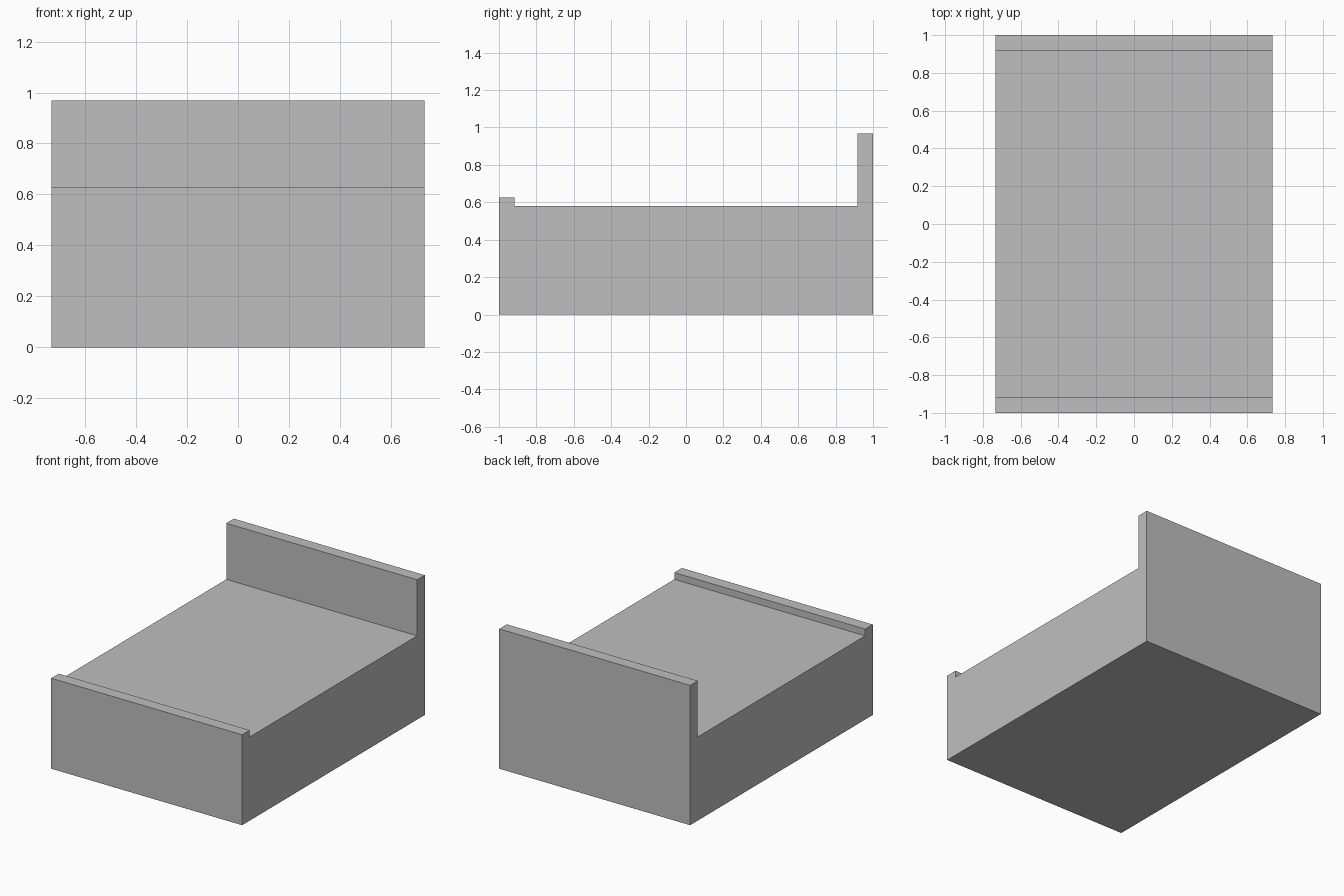
import bpy, bmesh

if "Cube" in bpy.data.objects:
    bpy.data.objects.remove(bpy.data.objects["Cube"])

HALF_WIDTH = 0.732
FOOT_TOP, BED_TOP, HEAD_TOP = 0.627, 0.58, 0.969
INNER = 0.917  # inner face of both end boards

grey = bpy.data.materials.new("light grey")
grey.diffuse_color = (0.52, 0.52, 0.52, 1)
grey.use_nodes = True
grey.node_tree.nodes["Principled BSDF"].inputs["Base Color"].default_value = grey.diffuse_color

# Bed side profile (y, z): footboard, flat bed, headboard
profile = [(-1, 0), (1, 0), (1, HEAD_TOP), (INNER, HEAD_TOP),
           (INNER, BED_TOP), (-INNER, BED_TOP), (-INNER, FOOT_TOP), (-1, FOOT_TOP)]

# Extrude the profile across the width into one solid
bm = bmesh.new()
side = bm.faces.new([bm.verts.new((-HALF_WIDTH, y, z)) for y, z in profile])
ext = bmesh.ops.extrude_face_region(bm, geom=[side], use_keep_orig=True)
moved = [g for g in ext["geom"] if isinstance(g, bmesh.types.BMVert)]
bmesh.ops.translate(bm, verts=moved, vec=(2 * HALF_WIDTH, 0, 0))
bmesh.ops.recalc_face_normals(bm, faces=bm.faces)

mesh = bpy.data.meshes.new("bed_frame")
bm.to_mesh(mesh)
bm.free()
mesh.materials.append(grey)
bpy.context.collection.objects.link(bpy.data.objects.new("bed_frame", mesh))
